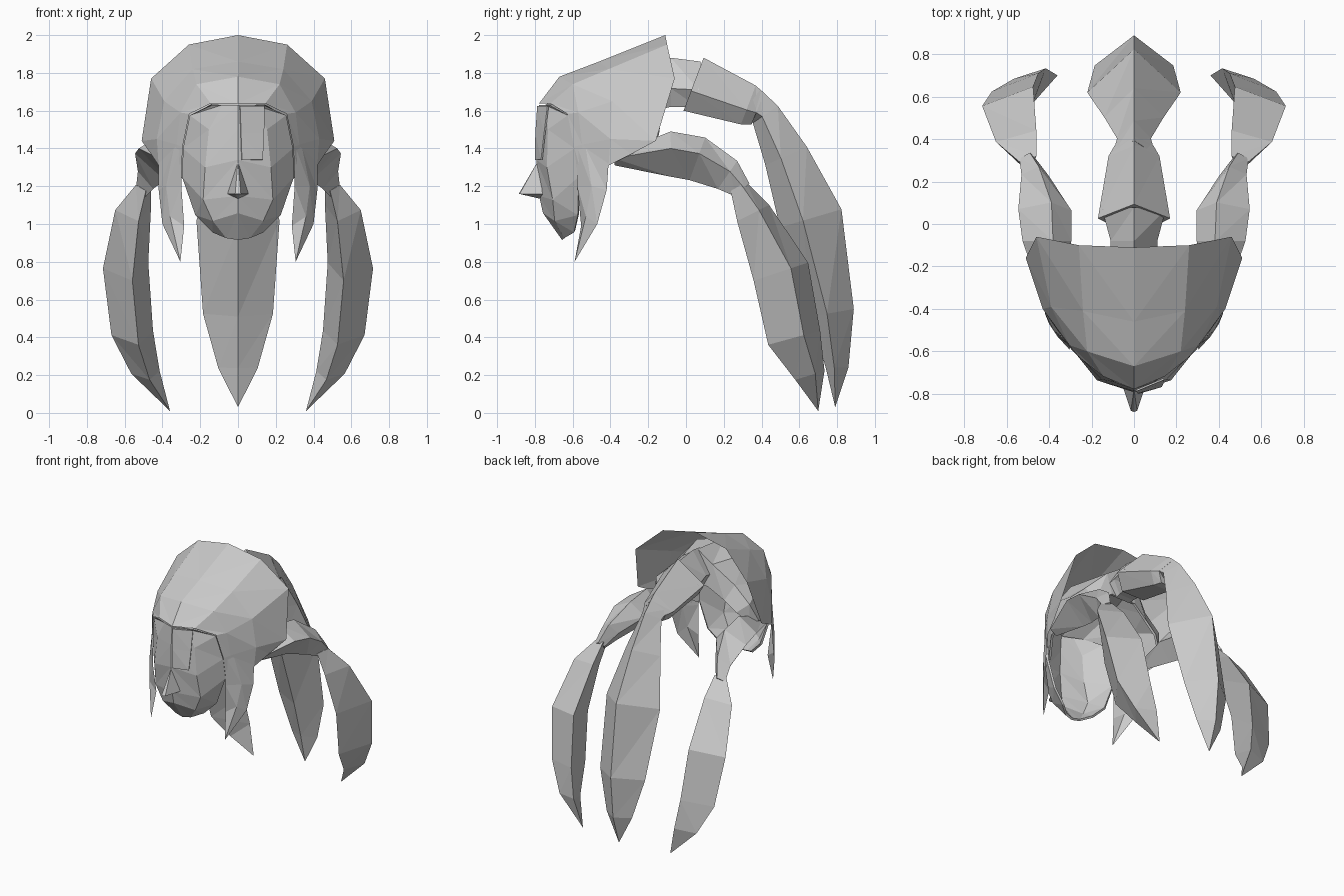
import bpy
import bmesh
from mathutils import Vector

default_cube = bpy.data.objects.get("Cube")
if default_cube:
    bpy.data.objects.remove(default_cube, do_unlink=True)

# One plain colour for the whole mask
grey = bpy.data.materials.new("plain grey")
grey.use_nodes = True
colour = (0.6, 0.6, 0.6, 1.0)
grey.diffuse_color = colour
grey.node_tree.nodes["Principled BSDF"].inputs["Base Color"].default_value = colour


def finish(name, bm, mirrored=False):
    """Clean the mesh, link it as a flat-shaded object, optionally mirror it."""
    bmesh.ops.remove_doubles(bm, verts=bm.verts, dist=0.0005)
    bmesh.ops.recalc_face_normals(bm, faces=bm.faces)
    mesh = bpy.data.meshes.new(name)
    bm.to_mesh(mesh)
    bm.free()
    mesh.materials.append(grey)
    part = bpy.data.objects.new(name, mesh)
    bpy.context.collection.objects.link(part)
    if mirrored:
        mirror = part.modifiers.new("mirror", 'MIRROR')
        mirror.use_axis[0] = True
        mirror.use_clip = True
    return part


def bridge(bm, rows, closed=False):
    """Join neighbouring rows of vertices with triangles, for a faceted look."""
    for upper, lower in zip(rows, rows[1:]):
        count = len(upper)
        for i in range(count if closed else count - 1):
            j = (i + 1) % count
            bm.faces.new((upper[i], upper[j], lower[j]))
            bm.faces.new((upper[i], lower[j], lower[i]))


def sheet(name, rows, mirrored=True, thickness=0):
    """Open faceted surface through rows of points, optionally thickened."""
    bm = bmesh.new()
    bridge(bm, [[bm.verts.new(point) for point in row] for row in rows])
    part = finish(name, bm, mirrored)
    if thickness:
        solidify = part.modifiers.new("thickness", 'SOLIDIFY')
        solidify.thickness = thickness
        solidify.offset = 0


def lock(name, section, path, mirrored=False):
    """Sweep a unit section along (x, y, z, half width, half depth) stations."""
    bm = bmesh.new()
    rows = []
    for i, (x, y, z, width, depth) in enumerate(path):
        before = Vector(path[max(i - 1, 0)][:3])
        after = Vector(path[min(i + 1, len(path) - 1)][:3])
        along = after - before
        outward = Vector((0, -along.z, along.y)).normalized()
        centre = Vector((x, y, z))
        rows.append([bm.verts.new(centre + Vector((u * width, 0, 0)) + outward * v * depth)
                     for u, v in section])
    bridge(bm, rows, closed=True)
    for end in (rows[0], rows[-1]):
        bm.faces.new(end)
    finish(name, bm, mirrored)


def offset(points, spread, back):
    """Copy of a row of points, widened and moved back."""
    return [(x * spread, y + back, z - back) for x, y, z in points]


diamond = [(0, 1), (1, -.25), (0, -1), (-1, -.25)]
lopsided = [(-.25, 1), (1, .25), (-.25, -1), (-1, .1)]
wedge = [(-1, .9), (1, .3), (-.3, -1)]
roof = [(0, 1), (1, -.25), (.55, -1), (-.55, -1), (-1, -.25)]

# Outline shared by the face shell, skull and hair cap
hairline = [(0, -.77, 1.63), (.14, -.71, 1.63), (.25, -.62, 1.575),
            (.285, -.585, 1.4), (.29, -.565, 1.25)]

# Face shell: centre line, cheek and outer edge from hairline to chin
sheet("face", [
    [hairline[0], (.08, -.74, 1.63), hairline[1]],
    [(0, -.78, 1.5), (.15, -.725, 1.5), hairline[2]],
    [(0, -.785, 1.34), (.17, -.73, 1.3), hairline[3]],
    [(0, -.77, 1.15), (.18, -.7, 1.13), hairline[4]],
    [(0, -.75, 1.06), (.13, -.69, 1.02), (.22, -.57, 1.05)],
    [(0, -.65, .92), (.06, -.64, .93), (.13, -.59, .96)],
], thickness=.015)

# Skull shell under the hair, its open rim arching from tail root to side arms
sheet("skull", [
    offset(hairline, .97, .015),
    [(0, -.45, 1.82), (.2, -.42, 1.77), (.33, -.4, 1.6), (.37, -.41, 1.45), (.37, -.42, 1.32)],
    [(0, -.14, 1.86), (.12, -.14, 1.78), (.26, -.2, 1.64), (.38, -.2, 1.53), (.42, -.25, 1.4)],
    [(0, -.12, 1.62), (.1, -.12, 1.62), (.22, -.14, 1.54), (.31, -.15, 1.47), (.38, -.2, 1.4)],
], thickness=.015)

# Pointed nose with a flat underside
sheet("nose", [
    [(0, -.78, 1.34)] * 3,
    [(0, -.885, 1.16), (.015, -.88, 1.16), (.055, -.76, 1.16)],
    [(0, -.755, 1.13)] * 3,
])

# Small square fringe plate on one side of the forehead
sheet("fringe", [
    [(.01, -.784, 1.625), (.14, -.73, 1.625)],
    [(.015, -.794, 1.48), (.137, -.748, 1.48)],
    [(.02, -.796, 1.34), (.13, -.764, 1.34)],
], mirrored=False, thickness=.008)

# Hair cap, flaring from the hairline to its open back rim
sheet("hair_cap", [
    offset(hairline, 1.03, -.008),
    [(0, -.67, 1.78), (.22, -.6, 1.74), (.305, -.57, 1.59),
     (.325, -.55, 1.42), (.33, -.54, 1.22)],
    [(0, -.46, 1.86), (.24, -.41, 1.82), (.39, -.39, 1.65),
     (.43, -.4, 1.45), (.42, -.41, 1.31)],
    [(0, -.11, 2), (.26, -.1, 1.95), (.46, -.06, 1.77),
     (.51, -.16, 1.44), (.46, -.29, 1.37)],
])

# Pointed hair in front of each ear
sheet("temple_lock", [
    [(.3, -.58, 1.42), (.34, -.53, 1.4), (.42, -.41, 1.32)],
    [(.3, -.575, 1.2), (.38, -.5, 1.2), (.42, -.42, 1.18)],
    [(.285, -.555, .99), (.36, -.53, 1.04), (.4, -.47, 1.0)],
    [(.305, -.59, .8)] * 3,
])

# Two bands that carry the centre tail
lock("tail_root", roof, [(0, -.14, 1.74, .11, .13), (0, -.08, 1.75, .11, .13),
                         (0, .07, 1.74, .15, .12)])
lock("tail_band", roof, [(0, .04, 1.74, .17, .15), (0, .33, 1.63, .12, .11),
                         (0, .38, 1.61, .09, .09)])

# Long centre tail, arching back and down to a point
lock("centre_tail", diamond, [
    (0, .34, 1.64, .1, .09),
    (0, .42, 1.58, .08, .08),
    (0, .53, 1.36, .14, .12),
    (0, .66, 1.03, .22, .17),
    (0, .775, .53, .185, .115),
    (0, .8, .24, .105, .06),
    (0, .79, .03, 0, 0),
])

# Side tails: a short arm from under the cap, a pinch, then a broad blade
lock("side_arm", lopsided, [
    (.38, -.38, 1.34, .04, .03),
    (.41, -.08, 1.37, .115, .12),
    (.42, .06, 1.345, .125, .12),
    (.465, .22, 1.26, .065, .09),
    (.5, .3, 1.18, .04, .05),
], mirrored=True)
lock("side_blade", wedge, [
    (.5, .28, 1.2, .04, .05),
    (.555, .36, 1.06, .095, .1),
    (.595, .51, .75, .12, .16),
    (.56, .58, .4, .11, .15),
    (.49, .66, .2, .075, .085),
    (.36, .7, .01, 0, 0),
], mirrored=True)
